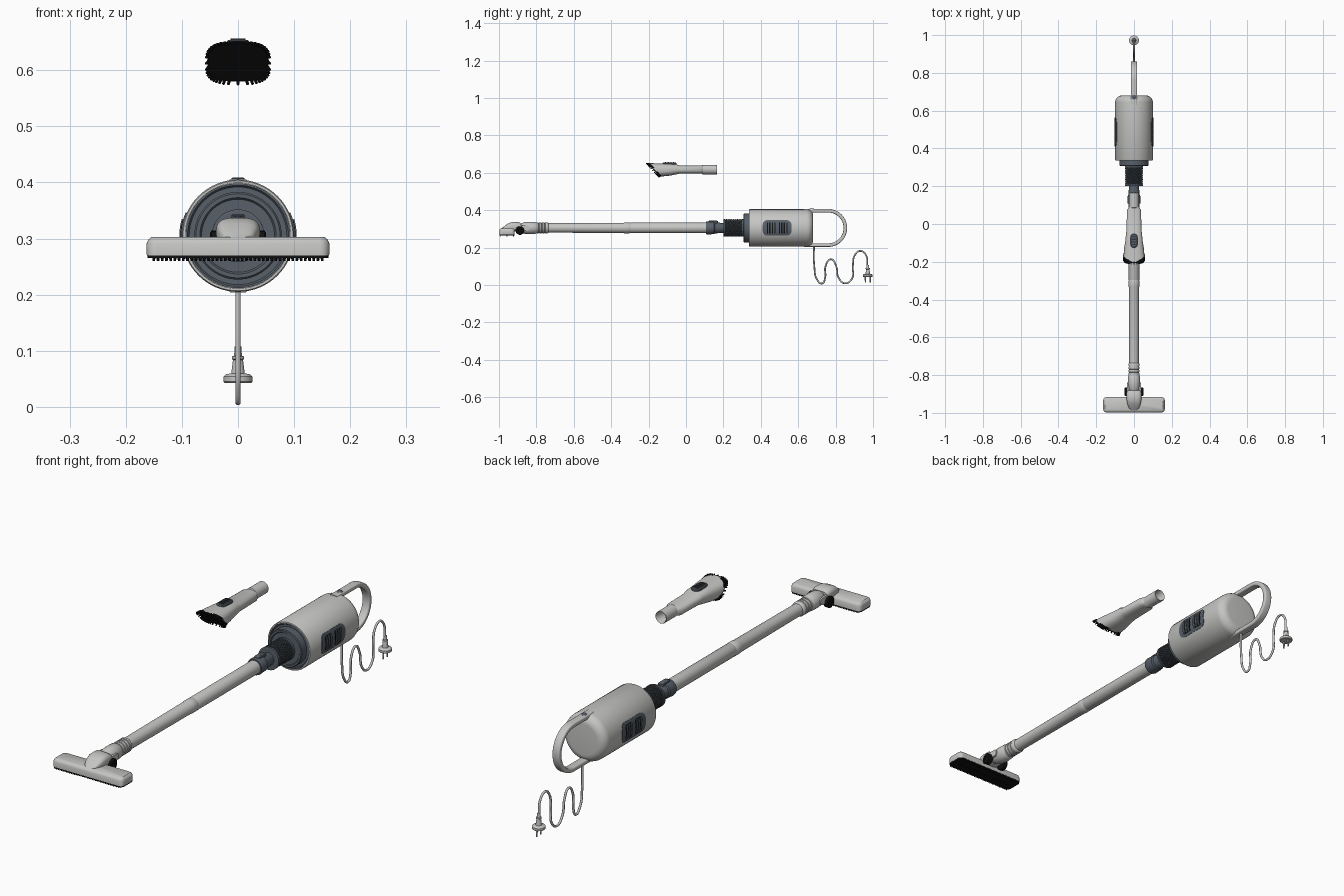
import bpy, bmesh, math
from math import sin, cos, pi, radians
from mathutils import Vector

if "Cube" in bpy.data.objects:
    bpy.data.objects.remove(bpy.data.objects["Cube"])

def mat(name, *c):
    m = bpy.data.materials.new(name)
    m.diffuse_color = (*c, 1)
    m.use_nodes = True
    m.node_tree.nodes["Principled BSDF"].inputs["Base Color"].default_value = m.diffuse_color
    return m

LIGHT = mat("light grey", 0.56, 0.56, 0.55)
SLATE = mat("slate grey", 0.095, 0.115, 0.14)
DARK = mat("dark slate", 0.035, 0.042, 0.05)
BLACK = mat("black", 0.006, 0.006, 0.006)
AX = 0.305  # height of the main axis

def finish(name, bm, m, angle=35):
    bmesh.ops.recalc_face_normals(bm, faces=bm.faces)
    me = bpy.data.meshes.new(name)
    bm.to_mesh(me)
    bm.free()
    me.materials.append(m)
    me.shade_smooth()
    me.set_sharp_from_angle(angle=radians(angle))
    ob = bpy.data.objects.new(name, me)
    bpy.context.collection.objects.link(ob)
    return ob

def skin(bm, rings, cap=True):
    vs = [[bm.verts.new(p) for p in r] for r in rings]
    n = len(vs[0])
    for a, b in zip(vs, vs[1:]):
        for i in range(n):
            bm.faces.new((a[i], a[(i + 1) % n], b[(i + 1) % n], b[i]))
    if cap:
        bm.faces.new(vs[0])
        bm.faces.new(vs[-1])

def loft(name, rings, m, cap=True, angle=35):
    bm = bmesh.new()
    skin(bm, rings, cap)
    return finish(name, bm, m, angle)

def lathe(name, prof, m, x=0, y=0, z=AX, axis="y", n=48, cap=True):
    """Profile of (distance along axis, radius)."""
    def pt(t, r, a):
        u, v = r * cos(a), r * sin(a)
        return {"y": (x + u, y + t, z + v), "z": (x + u, y + v, z + t),
                "x": (x + t, y + u, z + v)}[axis]
    return loft(name, [[pt(t, r, 2 * pi * i / n) for i in range(n)] for t, r in prof], m, cap)

def rrect(hw, hh, r, n=6):
    pts = []
    for k, (sx, sy) in enumerate(((1, 1), (-1, 1), (-1, -1), (1, -1))):
        for i in range(n + 1):
            a = pi / 2 * (k + i / n)
            pts.append((sx * (hw - r) + r * cos(a), sy * (hh - r) + r * sin(a)))
    return pts

def rods(name, segs, r, m, n=6):
    """Many small tapered rods in one object."""
    bm = bmesh.new()
    for a, b in segs:
        a, b = Vector(a), Vector(b)
        q = (b - a).to_track_quat("Z", "Y")
        circ = [q @ Vector((r * cos(2 * pi * i / n), r * sin(2 * pi * i / n), 0)) for i in range(n)]
        skin(bm, [[a + c for c in circ], [b + c * 0.75 for c in circ]])
    return finish(name, bm, m)

# ---- motor body, with rounded back edge
back = [(0.645 + 0.035 * sin(a), 0.065 + 0.035 * cos(a)) for a in [i * pi / 16 for i in range(9)]]
lathe("motor_body", [(0.345, 0.094), (0.337, 0.094), (0.337, 0.098), (0.341, 0.1)] + back, LIGHT, n=64)
lathe("front_face", [(0.35, 0.0935), (0.338, 0.0935), (0.338, 0.090), (0.342, 0.087), (0.342, 0.078),
                     (0.311, 0.078), (0.308, 0.075), (0.308, 0.068), (0.312, 0.065), (0.312, 0.03)], SLATE, n=64)

# ---- filter cylinder with diamond texture
lathe("filter_core", [(0.315, 0.044), (0.21, 0.044), (0.2, 0.042), (0.2, 0.02)], SLATE)
for i, y in enumerate((0.304, 0.205)):
    lathe(f"filter_rim_{i}", [(y - 0.005, 0.044), (y - 0.004, 0.047), (y + 0.004, 0.047), (y + 0.005, 0.044)], SLATE)
bm = bmesh.new()
for row in range(9):
    for c in range(28):
        a, y = 2 * pi * (c + row % 2 / 2) / 28, 0.216 + row * 0.0098
        P = lambda da, dy, r: bm.verts.new((r * cos(a + da), y + dy, AX + r * sin(a + da)))
        base = [P(0.1, 0, 0.0438), P(0, 0.0085, 0.0438), P(-0.1, 0, 0.0438), P(0, -0.0085, 0.0438)]
        tip = P(0, 0, 0.0472)
        for k in range(4):
            bm.faces.new((base[k], base[(k + 1) % 4], tip))
finish("filter_diamonds", bm, DARK, 10)

# ---- hose connector and latch
lathe("connector", [(0.205, 0.026), (0.185, 0.026), (0.18, 0.028), (0.155, 0.029), (0.15, 0.033),
                    (0.115, 0.035), (0.108, 0.033), (0.108, 0.02)], SLATE)
loft("connector_latch", [[(u, 0.145 + v, z) for u, v in rrect(w, l, 0.005)]
                         for z, w, l in ((0.33, 0.012, 0.025), (0.341, 0.012, 0.025), (0.344, 0.009, 0.021))], SLATE)

# ---- wand in two tubes, seam, collar and flexible ribs
lathe("wand_rear", [(0.12, 0.028), (-0.295, 0.028), (-0.3, 0.026)], LIGHT)
lathe("wand_front", [(-0.295, 0.026), (-0.302, 0.0285), (-0.33, 0.0285), (-0.335, 0.027), (-0.78, 0.025)], LIGHT)
ribs = [(-0.735, 0.025), (-0.74, 0.029)]
for i in range(4):
    y = -0.742 - i * 0.016
    ribs += [(y, 0.030), (y - 0.010, 0.030), (y - 0.011, 0.027), (y - 0.015, 0.027)]
lathe("neck_ribs", ribs + [(-0.808, 0.030)], LIGHT)
lathe("neck_tube", [(-0.80, 0.028), (-0.806, 0.032), (-0.84, 0.033), (-0.865, 0.031), (-0.885, 0.022), (-0.9, 0.015)], LIGHT)

# ---- floor head: shell, black sole and bristles
shell = ((0.270, 0.162, 0.041, 0.016), (0.272, 0.163, 0.041, 0.018), (0.291, 0.163, 0.041, 0.018),
         (0.298, 0.160, 0.038, 0.016), (0.303, 0.154, 0.031, 0.012))
loft("floor_head", [[(u, -0.957 + v, z) for u, v in rrect(w, d, r)] for z, w, d, r in shell], LIGHT)
loft("floor_sole", [[(u, -0.957 + v, z) for u, v in rrect(0.161, 0.040, 0.016)] for z in (0.265, 0.2705)], BLACK)
rods("floor_bristles", [((-0.15 + i * 0.0075, y, 0.268), (-0.15 + i * 0.0075, y, 0.2605))
                        for i in range(41) for y in (-0.993, -0.957, -0.922)], 0.003, BLACK)

# ---- neck housing: bowl shaped front rising to the pivot
def section(y, zc, hw, hh, slant=0, p=2.6, n=40):
    out = []
    for i in range(n):
        a = 2 * pi * i / n
        c, s = cos(a), sin(a)
        u = hw * math.copysign(abs(c) ** (2 / p), c)
        v = hh * math.copysign(abs(s) ** (2 / p), s)
        out.append((u, y - slant * v, zc + v))
    return out
loft("head_neck", [section(*s, p=3) for s in ((-0.987, 0.300, 0.012, 0.003), (-0.975, 0.302, 0.026, 0.009),
     (-0.955, 0.307, 0.035, 0.020), (-0.93, 0.311, 0.039, 0.026), (-0.895, 0.311, 0.039, 0.026),
     (-0.882, 0.309, 0.036, 0.020))], LIGHT)
for s, side in ((1, "right"), (-1, "left")):
    lathe(f"wheel_{side}", [(s * 0.028, 0.02), (s * 0.030, 0.023), (s * 0.047, 0.023), (s * 0.050, 0.019),
                            (s * 0.050, 0.01), (s * 0.048, 0.008)], BLACK, y=-0.888, z=0.291, axis="x", n=32)
    loft(f"pivot_arm_{side}", [[(x, -0.868 + u, 0.305 + v) for u, v in rrect(0.03, 0.014, 0.012)]
                               for x in (s * 0.026, s * 0.036)], LIGHT)

# ---- loop handle swept in the y-z plane
path = [(0.63, 0.397, pi / 2), (0.70, 0.397, pi / 2)]
path += [(0.76 + 0.092 * cos(a), AX + 0.092 * sin(a), a) for a in [pi / 2 - i * pi / 28 for i in range(29)]]
path += [(0.70, 0.213, -pi / 2), (0.63, 0.213, -pi / 2)]
loft("handle", [[(u, y + v * cos(a), z + v * sin(a)) for u, v in rrect(0.017, 0.0095, 0.006, 4)]
                for y, z, a in path], LIGHT)
lathe("power_button", [(0, 0.012), (0.007, 0.012), (0.009, 0.009)], SLATE, y=0.672, z=0.4, axis="z", n=24)

# ---- side vents: plates bent round the body, with slots
def bent_plate(name, s, y, hy, ha, corner, r0, r1, m, a0=0, n=16):
    rings = []
    for i in range(n + 1):
        t = -cos(pi * i / n)
        d = max(0, abs(t) * ha * 0.1 - (ha * 0.1 - corner))
        w = hy - corner + math.sqrt(max(0, corner ** 2 - d ** 2)) if corner else hy
        a = a0 + t * ha
        rings.append([(s * r * cos(a), y + k * w, AX + r * sin(a))
                      for r, k in ((r0, -1), (r0, 1), (r1, 1), (r1, -1))])
    return loft(name, rings, m, angle=40)
for s, side in ((1, "right"), (-1, "left")):
    bent_plate(f"vent_frame_{side}", s, 0.487, 0.077, 0.42, 0.026, 0.096, 0.102, SLATE)
    for g, yc in enumerate((0.455, 0.519)):
        bent_plate(f"vent_recess_{side}_{g}", s, yc, 0.023, 0.30, 0.005, 0.1, 0.1025, BLACK)
        for k in range(3):
            bent_plate(f"vent_slat_{side}_{g}_{k}", s, yc - 0.014 + k * 0.014, 0.0035, 0.29, 0, 0.1, 0.1045, SLATE)

# ---- power cord and plug
cu = bpy.data.curves.new("cord", "CURVE")
cu.dimensions, cu.bevel_depth, cu.bevel_resolution, cu.resolution_u = "3D", 0.0047, 3, 8
pts = [(0.684, 0.215), (0.686, 0.10), (0.700, 0.03), (0.727, 0.008), (0.744, 0.04), (0.746, 0.10), (0.775, 0.137),
       (0.803, 0.10), (0.815, 0.04), (0.850, 0.009), (0.888, 0.035), (0.892, 0.10), (0.903, 0.16), (0.932, 0.182),
       (0.962, 0.160), (0.970, 0.10)]
sp = cu.splines.new("BEZIER")
sp.bezier_points.add(len(pts) - 1)
for b, (y, z) in zip(sp.bezier_points, pts):
    b.co = (0, y, z)
    b.handle_left_type = b.handle_right_type = "AUTO"
cord = bpy.data.objects.new("cord", cu)
bpy.context.collection.objects.link(cord)
cu.materials.append(LIGHT)
bpy.context.view_layer.objects.active = cord
cord.select_set(True)
bpy.ops.object.convert(target="MESH")
lathe("plug", [(0.043, 0.024), (0.045, 0.026), (0.054, 0.026), (0.058, 0.022), (0.060, 0.012), (0.084, 0.009),
               (0.085, 0.011), (0.090, 0.011), (0.091, 0.007), (0.108, 0.006)], LIGHT, y=0.972, z=0, axis="z", n=32)
rods("plug_pins", [((0, 0.972 + d, 0.046), (0, 0.972 + d, 0.014)) for d in (-0.013, 0.013)], 0.004, LIGHT, 12)

# ---- separate brush tool
TZ = 0.617
lathe("tool_tube", [(0.10, 0.021), (0.164, 0.022), (0.167, 0.024), (0.165, 0.0255), (0.088, 0.0255), (0.084, 0.022),
                    (0.06, 0.021)], LIGHT, z=TZ, cap=True)
loft("tool_body", [section(*s) for s in ((0.092, TZ, 0.025, 0.020), (0.075, TZ, 0.037, 0.022), (-0.035, TZ, 0.040, 0.022),
     (-0.05, 0.619, 0.042, 0.027, 0.1), (-0.09, 0.617, 0.046, 0.031, 0.4), (-0.13, 0.616, 0.052, 0.034, 0.7),
     (-0.168, 0.616, 0.055, 0.036, 0.9))], LIGHT)
loft("tool_pad", [section(y, 0.616, w, h, 0.9, 3.2) for y, w, h in ((-0.160, 0.054, 0.035), (-0.175, 0.054, 0.035))], BLACK)
inner, outer = section(-0.166, 0.616, 0.052, 0.033, 0.9, 3.2, 44), section(-0.180, 0.612, 0.057, 0.037, 0.9, 3.2, 44)
rods("tool_bristles", list(zip(inner, outer)), 0.0034, BLACK)

# ---- slide button with grip ridges on the tool
loft("tool_button", [[(u, -0.088 + v, z) for u, v in rrect(w, l, w - 0.001)]
                     for z, w, l in ((0.640, 0.020, 0.038), (0.651, 0.020, 0.038), (0.654, 0.017, 0.034))], SLATE)
for i in range(4):
    loft(f"button_ridge_{i}", [[(u, -0.109 + i * 0.014 + v, z) for u, v in rrect(0.013, 0.003, 0.002, 3)]
                               for z in (0.652, 0.6565)], DARK)
